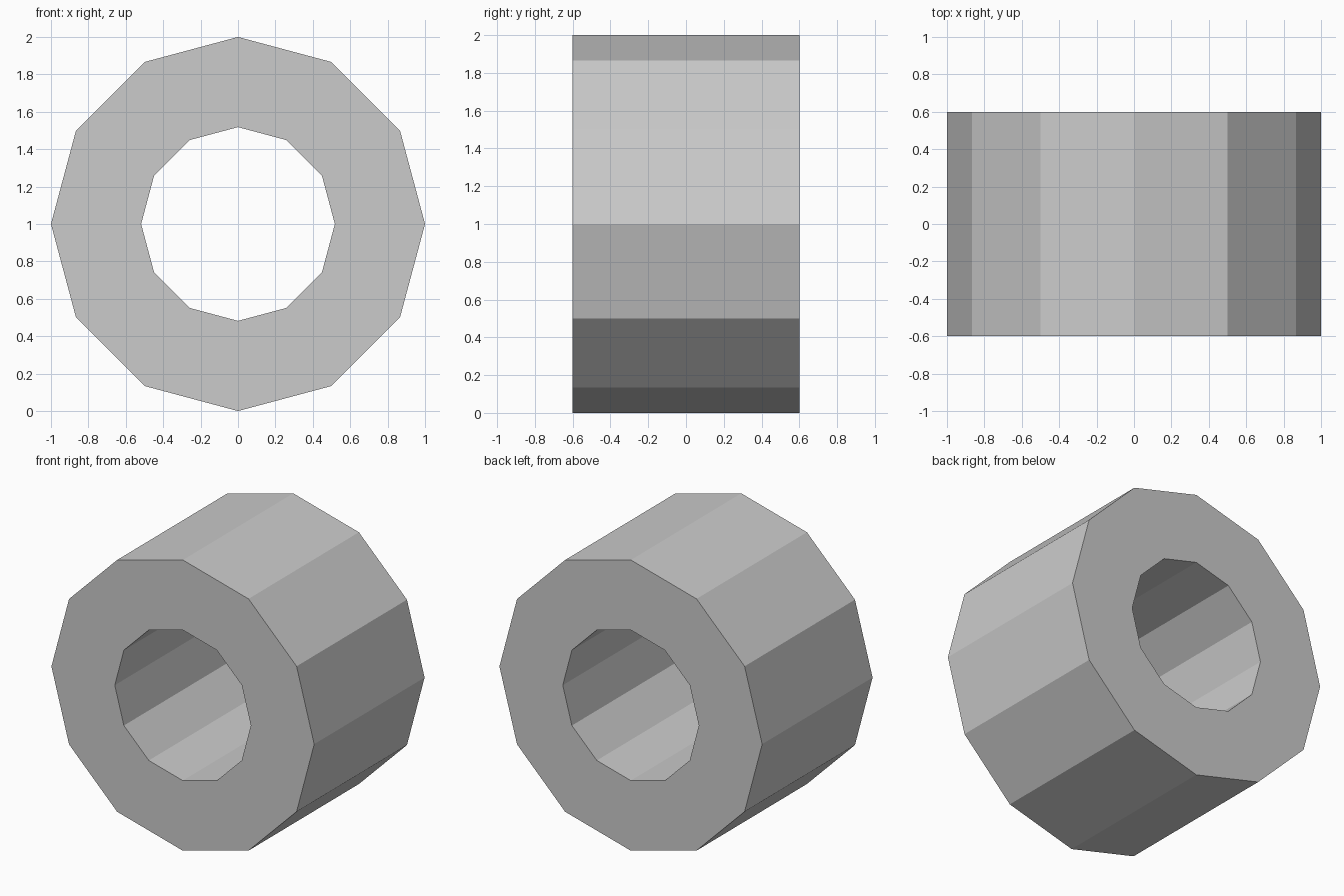
import bpy
import bmesh
from math import sin, cos, radians

if "Cube" in bpy.data.objects:
    bpy.data.objects.remove(bpy.data.objects["Cube"])

SIDES = 12
OUTER, INNER = 1.0, 0.518
HALF_DEPTH = 0.6
CENTRE_Z = 1.0


def point(radius, degrees):
    a = radians(degrees)
    return (radius * cos(a), -HALF_DEPTH, CENTRE_Z + radius * sin(a))


# One wedge block of the ring, extruded from its front face to the back
def ring_segment(index):
    step = 360 / SIDES
    a, b = index * step, (index + 1) * step
    bm = bmesh.new()
    corners = [point(INNER, a), point(OUTER, a), point(OUTER, b), point(INNER, b)]
    face = bm.faces.new([bm.verts.new(c) for c in corners])
    result = bmesh.ops.extrude_face_region(bm, geom=[face], use_keep_orig=True)
    moved = [v for v in result["geom"] if isinstance(v, bmesh.types.BMVert)]
    bmesh.ops.translate(bm, verts=moved, vec=(0, 2 * HALF_DEPTH, 0))
    bmesh.ops.recalc_face_normals(bm, faces=bm.faces)
    mesh = bpy.data.meshes.new("ring_segment")
    bm.to_mesh(mesh)
    bm.free()
    obj = bpy.data.objects.new(f"ring_segment_{index + 1:02d}", mesh)
    bpy.context.collection.objects.link(obj)


# Twelve flat-sided segments closing into a thick tube
for i in range(SIDES):
    ring_segment(i)
